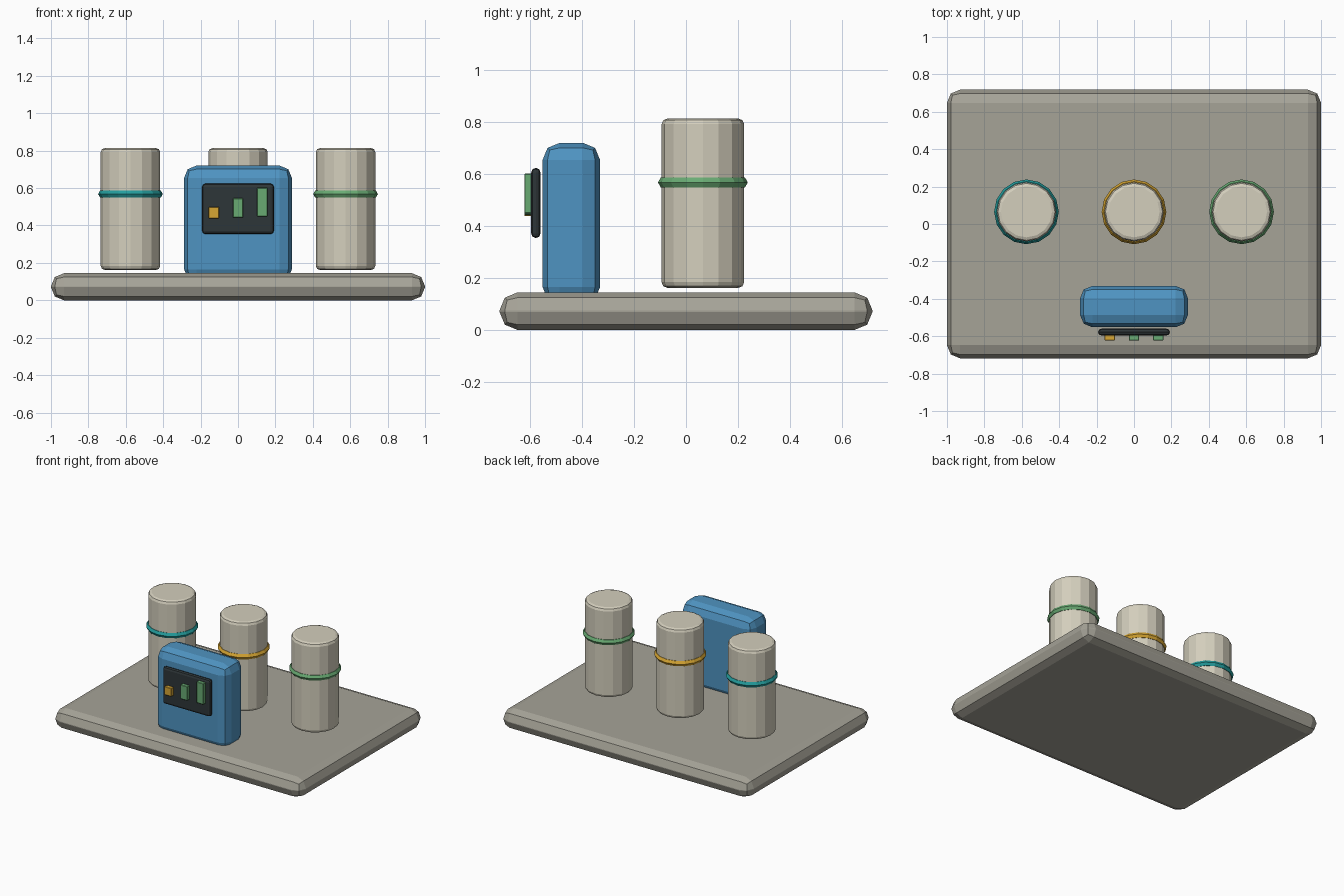
import bpy, math

if "Cube" in bpy.data.objects:
    bpy.data.objects.remove(bpy.data.objects["Cube"])


def lin(c):
    return c / 12.92 if c <= 0.04045 else ((c + 0.055) / 1.055) ** 2.4


def mat(name, r, g, b):
    m = bpy.data.materials.new(name)
    m.diffuse_color = (lin(r), lin(g), lin(b), 1)
    m.use_nodes = True
    m.node_tree.nodes["Principled BSDF"].inputs["Base Color"].default_value = m.diffuse_color
    return m


STONE = mat("warm grey", 0.65, 0.64, 0.595)
CREAM = mat("cream", 0.83, 0.81, 0.74)
BLUE = mat("blue", 0.31, 0.58, 0.76)
DARK = mat("charcoal", 0.18, 0.21, 0.22)
AMBER = mat("amber", 0.84, 0.65, 0.20)
GREEN = mat("green", 0.41, 0.67, 0.45)
TEAL = mat("teal", 0.14, 0.62, 0.62)


def finish(name, material, bevel=0.0, segments=2):
    ob = bpy.context.object
    ob.name = name
    ob.data.materials.append(material)
    if bevel:
        mod = ob.modifiers.new("bevel", 'BEVEL')
        mod.width = bevel
        mod.segments = segments
        mod.limit_method = 'ANGLE'
        mod.angle_limit = math.radians(40)
    return ob


def box(name, material, x, y, z, bevel=0.0, segments=2):
    """Box from (min, max) ranges along each axis."""
    bpy.ops.mesh.primitive_cube_add(size=1, location=[sum(r) / 2 for r in (x, y, z)])
    ob = bpy.context.object
    ob.scale = [r[1] - r[0] for r in (x, y, z)]
    bpy.ops.object.transform_apply(location=False, rotation=False, scale=True)
    return finish(name, material, bevel, segments)


# base slab
box("base", STONE, (-1, 1), (-0.718, 0.718), (0, 0.145), 0.07)

# control cabinet with its screen
box("cabinet", BLUE, (-0.288, 0.288), (-0.552, -0.331), (0.10, 0.72), 0.065)
box("screen", DARK, (-0.192, 0.192), (-0.596, -0.56), (0.354, 0.624), 0.0175)

# bar chart blocks on the screen
for i, (material, low, high) in enumerate([(AMBER, 0.438, 0.499),
                                           (GREEN, 0.443, 0.546),
                                           (GREEN, 0.449, 0.602)]):
    x = (i - 1) * 0.129
    box(f"chart_bar_{i + 1}", material, (x - 0.028, x + 0.028),
        (-0.622, -0.594), (low, high), 0.003, 1)

# row of tanks with coloured bands
for i, material in enumerate([TEAL, AMBER, GREEN]):
    x = (i - 1) * 0.575
    bpy.ops.mesh.primitive_cylinder_add(vertices=16, radius=0.159, depth=0.652,
                                        location=(x, 0.065, 0.488))
    finish(f"tank_{i + 1}", CREAM, 0.022)
    bpy.ops.mesh.primitive_torus_add(major_segments=16, minor_segments=6,
                                     major_radius=0.151, minor_radius=0.022,
                                     location=(x, 0.065, 0.568))
    finish(f"tank_band_{i + 1}", material)
